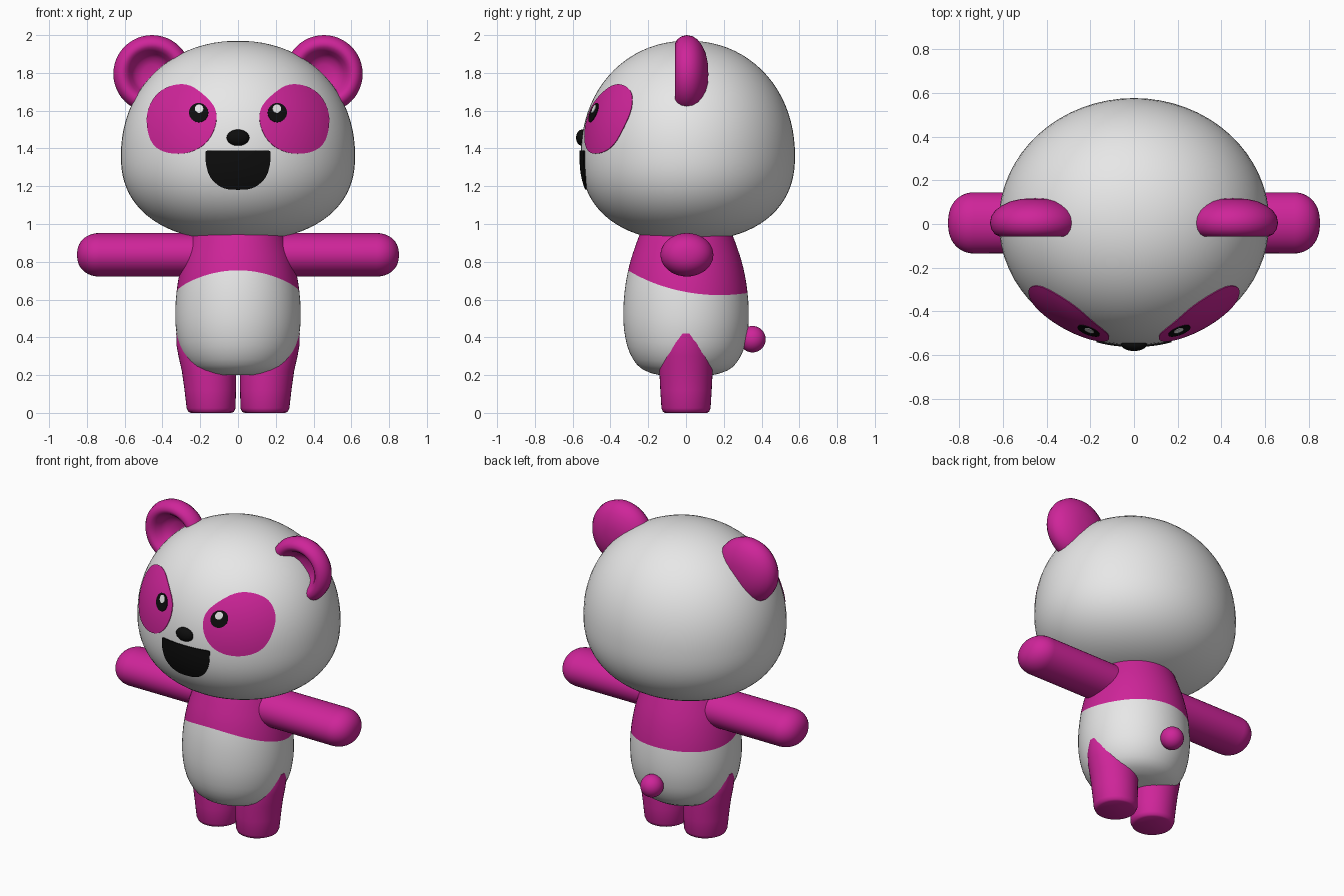
import bpy, bmesh, math
from mathutils import Vector

if "Cube" in bpy.data.objects:
    bpy.data.objects.remove(bpy.data.objects["Cube"])


def material(name, rgb):
    m = bpy.data.materials.new(name)
    m.diffuse_color = (*rgb, 1)
    m.use_nodes = True
    m.node_tree.nodes["Principled BSDF"].inputs["Base Color"].default_value = m.diffuse_color
    return m


PINK = material("pink", (0.62, 0.018, 0.32))
WHITE = material("white", (0.82, 0.82, 0.82))
BLACK = material("black", (0.004, 0.004, 0.004))


def loft(name, rings, mats, rule=None, angle=40):
    """Closed skin through rings of equal point count; rule(row) picks the material."""
    bm = bmesh.new()
    rows = [[bm.verts.new(p) for p in r] for r in rings]
    n = len(rows[0])
    for k, (a, b) in enumerate(zip(rows, rows[1:])):
        for i in range(n):
            j = (i + 1) % n
            f = bm.faces.new((a[i], a[j], b[j], b[i]))
            f.material_index = rule(k) if rule else 0
    for k, r in ((0, rows[0]), (len(rows) - 1, rows[-1])):
        f = bm.faces.new(r)
        f.material_index = rule(k) if rule else 0
    bmesh.ops.recalc_face_normals(bm, faces=bm.faces)
    me = bpy.data.meshes.new(name)
    bm.to_mesh(me)
    bm.free()
    ob = bpy.data.objects.new(name, me)
    bpy.context.collection.objects.link(ob)
    for m in mats:
        me.materials.append(m)
    bpy.ops.object.select_all(action='DESELECT')
    ob.select_set(True)
    bpy.context.view_layer.objects.active = ob
    bpy.ops.object.shade_smooth_by_angle(angle=math.radians(angle))
    return ob


def circle(n):
    return [(math.cos(2 * math.pi * i / n), math.sin(2 * math.pi * i / n)) for i in range(n)]


def spline(pts, x):
    """Smooth value through (x, value) points."""
    i = max(k for k in range(len(pts) - 1) if pts[k][0] <= x or k == 0)
    p = [pts[min(max(i + d, 0), len(pts) - 1)] for d in (-1, 0, 1, 2)]
    h = p[2][0] - p[1][0]
    t = (x - p[1][0]) / h
    m0 = (p[2][1] - p[0][1]) / (p[2][0] - p[0][0]) * h
    m1 = (p[3][1] - p[1][1]) / (p[3][0] - p[1][0]) * h
    return ((2*t**3 - 3*t*t + 1) * p[1][1] + (t**3 - 2*t*t + t) * m0
            + (3*t*t - 2*t**3) * p[2][1] + (t**3 - t*t) * m1)


def chaikin(pts, times):
    for _ in range(times):
        out = []
        for i, a in enumerate(pts):
            b = pts[(i + 1) % len(pts)]
            out += [(a[0]*.75 + b[0]*.25, a[1]*.75 + b[1]*.25),
                    (a[0]*.25 + b[0]*.75, a[1]*.25 + b[1]*.75)]
        pts = out
    return pts


# Head: squashed ball, widest below the middle
HX, HY, HC, HZ = 0.62, 0.567, 0.01, 1.36


def head_scale(z):
    h, e = (0.61, 2.1) if z > HZ else (0.45, 2.3)
    return max(0, 1 - min(1, abs(z - HZ) / h) ** e) ** (1 / e)


head_rings = []
for k in range(41):
    c = -math.cos(math.pi * (0.012 + 0.976 * k / 40))
    z = HZ + c * (0.61 if c > 0 else 0.45)
    s = head_scale(z)
    head_rings.append([(HX*s*x, HC + HY*s*y, z) for x, y in circle(64)])
loft("head", head_rings, [WHITE])


# Face details: thin plates that follow the front of the head
def on_head(x, z, lift):
    d = max(0, head_scale(z) ** 2 - (x / HX) ** 2)
    p, c = Vector((x, HC - HY * math.sqrt(d), z)), Vector((0, HC, HZ))
    return p + (p - c).normalized() * lift


def face_plate(name, outline, centre, lift, mat):
    rings = []
    for k in range(1, 11):
        t = k / 10
        rings.append([on_head(centre[0] + (x - centre[0]) * t,
                              centre[1] + (z - centre[1]) * t, lift) for x, z in outline])
    rings.append([on_head(x, z, -0.004) for x, z in outline])
    loft(name, rings, [mat])


PATCH = [(.48, 1.50), (.48, 1.60), (.43, 1.69), (.35, 1.735), (.26, 1.74), (.18, 1.685),
         (.12, 1.62), (.11, 1.55), (.135, 1.47), (.19, 1.405), (.28, 1.37), (.38, 1.375), (.45, 1.415)]
MOUTH = [(-.17, 1.36), (-.172, 1.388), (-.14, 1.388), (.14, 1.388), (.172, 1.388), (.17, 1.36),
         (.168, 1.31), (.145, 1.24), (.08, 1.188), (0, 1.182), (-.08, 1.188), (-.145, 1.24), (-.168, 1.31)]
for side, s in (("right", 1), ("left", -1)):
    face_plate(side + "_eye_patch", [(s*x, z) for x, z in chaikin(PATCH, 2)], (s*.3, 1.55), 0.004, PINK)
    face_plate(side + "_eye", [(s*.206 + .05*x, 1.587 + .05*z) for x, z in circle(32)],
               (s*.206, 1.587), 0.008, BLACK)
    face_plate(side + "_eye_glint", [(s*.202 + .022*x, 1.606 + .022*z) for x, z in circle(24)],
               (s*.202, 1.606), 0.011, WHITE)
face_plate("mouth", chaikin(MOUTH, 2), (0, 1.31), 0.007, BLACK)


# Nose and tail: ellipsoids
def ellipsoid(name, c, r, mat):
    rings = []
    for k in range(19):
        a = math.pi * (0.01 + 0.98 * k / 18)
        rings.append([(c[0] + r[0]*math.sin(a)*x, c[1] + r[1]*math.sin(a)*y,
                       c[2] - r[2]*math.cos(a)) for x, y in circle(32)])
    loft(name, rings, [mat])


ellipsoid("nose", (0, -0.55, 1.457), (0.06, 0.032, 0.043), BLACK)
ellipsoid("tail", (0, 0.352, 0.39), (0.07, 0.07, 0.07), PINK)

# Body: turned barrel, pink shoulders above a slanted dividing line
BODY = [(.20, .14), (.215, .20), (.25, .255), (.33, .303), (.42, .325), (.50, .332),
        (.60, .329), (.70, .317), (.80, .295), (.90, .262), (.97, .235)]
LOW, HIGH = 14, 10
body_rings = []
for k in range(LOW + HIGH + 1):
    ring = []
    for x, y in circle(64):
        line = 0.64 - 0.06 * y + 0.055 * y * y
        if k <= LOW:
            z = 0.20 + (line - 0.20) * (k / LOW) ** 1.5
        else:
            z = line + (0.97 - line) * (k - LOW) / HIGH
        r = spline(BODY, z)
        ring.append((r*x, r*y, z))
    body_rings.append(ring)
loft("body", body_rings, [WHITE, PINK], lambda k: int(k >= LOW))

# Limb and ear sections
LEG = [(0, .035, .25, .112), (.006, .022, .263, .122), (.025, .013, .272, .13), (.12, .011, .283, .136),
       (.22, .011, .297, .141), (.30, .02, .315, .14), (.36, .04, .326, .125), (.42, .08, .327, .09)]
EAR = [(.004, .045), (.05, .042), (.085, .028), (.105, .002), (.122, -.032), (.14, -.052), (.16, -.058),
       (.182, -.047), (.198, -.025), (.205, .004), (.199, .035), (.18, .063), (.15, .085),
       (.11, .104), (.06, .115), (.004, .118)]
for side, s in (("right", 1), ("left", -1)):
    # Arm: straight oval sleeve with a rounded end
    rings = [[(s*.12, .005 + .138*y, .837 + .115*z) for y, z in circle(40)]]
    for k in range(13):
        a = math.pi / 2 * k / 12 * 0.985
        q = math.cos(a) ** 0.85
        rings.append([(s * (.735 + .117*math.sin(a)), .005 + .14*q*y, .837 + .115*q*z)
                      for y, z in circle(40)])
    loft(side + "_arm", rings, [PINK])
    # Leg: tapered stump leaning outward into the body
    rings = [[(s * ((a + b) / 2 + (b - a) / 2 * x), ry * y, z) for x, y in circle(40)]
             for z, a, b, ry in LEG]
    loft(side + "_leg", rings, [PINK], angle=60)
    # Ear: dished front, domed back
    rings = [[(s*.455 + r*x, d, 1.795 + r*z) for x, z in circle(48)] for r, d in EAR]
    loft(side + "_ear", rings, [PINK], angle=60)
